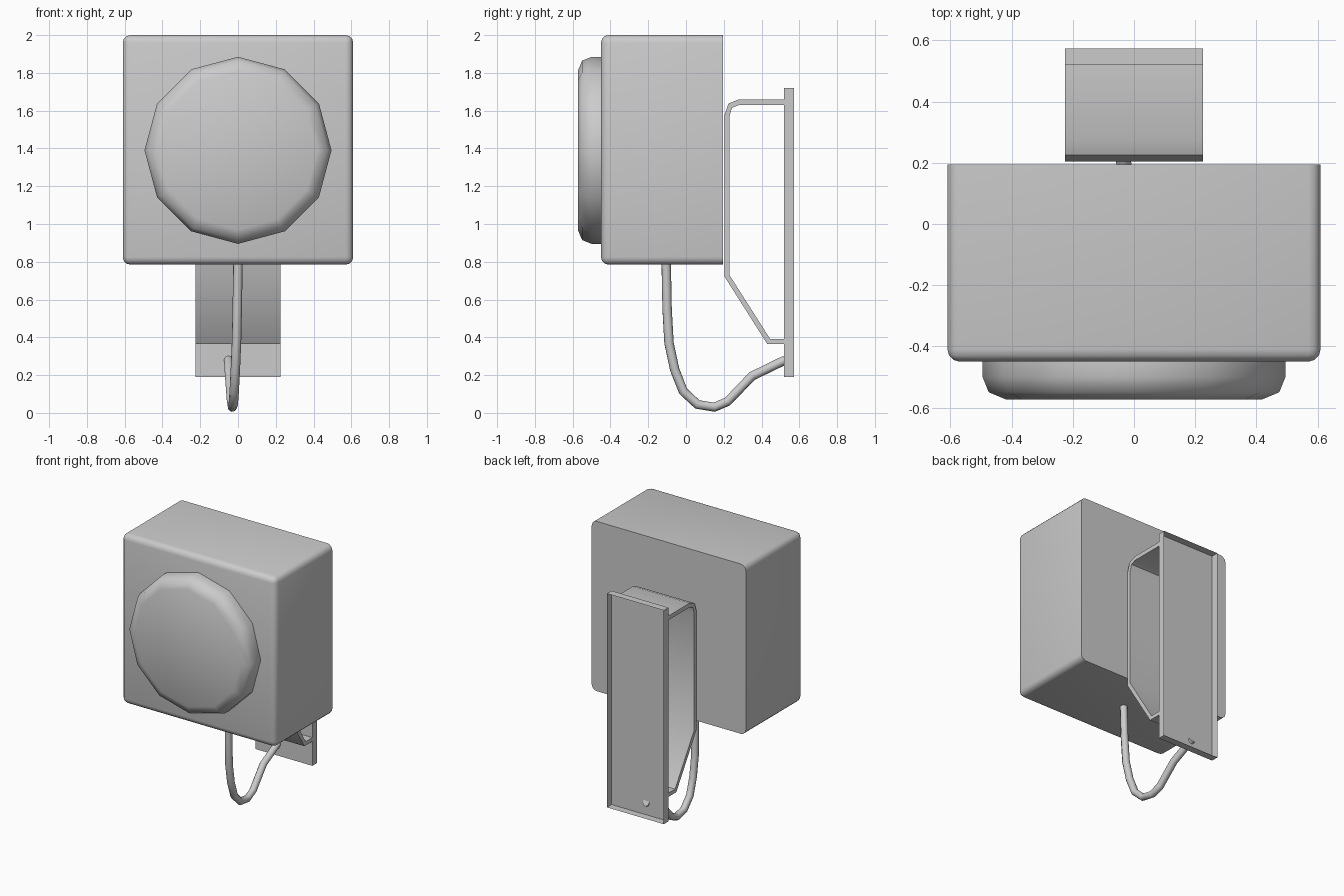
import bpy, bmesh
from math import pi, sin, cos, radians

if "Cube" in bpy.data.objects:
    bpy.data.objects.remove(bpy.data.objects["Cube"])

GREY = (0.6, 0.6, 0.6, 1)
grey = bpy.data.materials.new("light grey")
grey.use_nodes = True
grey.diffuse_color = GREY
grey.node_tree.nodes["Principled BSDF"].inputs["Base Color"].default_value = GREY


def finish(name, bm, smooth_angle=None):
    """Turn a bmesh into a named grey object."""
    mesh = bpy.data.meshes.new(name)
    bm.to_mesh(mesh)
    bm.free()
    mesh.materials.append(grey)
    ob = bpy.data.objects.new(name, mesh)
    bpy.context.collection.objects.link(ob)
    if smooth_angle:
        bpy.ops.object.select_all(action="DESELECT")
        ob.select_set(True)
        bpy.context.view_layer.objects.active = ob
        bpy.ops.object.shade_smooth_by_angle(angle=radians(smooth_angle))
    return ob


def block(x, y0, y1, z0, z1):
    """Box bmesh, symmetric in x, between the given limits."""
    bm = bmesh.new()
    bmesh.ops.create_cube(bm, size=1)
    for v in bm.verts:
        v.co = (x * 2 * v.co.x,
                y1 if v.co.y > 0 else y0,
                z1 if v.co.z > 0 else z0)
    return bm


# Housing: rounded everywhere except the sharp rear rim
BACK = 0.195
bm = block(0.61, -0.45, BACK, 0.785, 2.0)
edges = [e for e in bm.edges if min(v.co.y for v in e.verts) < 0]
bmesh.ops.bevel(bm, geom=edges, offset=0.04, segments=3, profile=0.5,
                affect="EDGES", clamp_overlap=True)
finish("housing", bm, 50)

# Front dial: twelve-sided drum with a rounded front rim
SIDES, DIAL_Z = 12, 1.39
profile = [(0.495, -0.45), (0.495, -0.50), (0.475, -0.55), (0.42, -0.573)]
bm = bmesh.new()
rings = [[bm.verts.new((r * cos(2 * pi * i / SIDES), y,
                        DIAL_Z + r * sin(2 * pi * i / SIDES)))
          for i in range(SIDES)] for r, y in profile]
for a, b in zip(rings, rings[1:]):
    for i in range(SIDES):
        j = (i + 1) % SIDES
        bm.faces.new((a[i], a[j], b[j], b[i]))
bm.faces.new(rings[0])
bm.faces.new(rings[-1])
bmesh.ops.recalc_face_normals(bm, faces=bm.faces)
finish("front_dial", bm, 75)

# Bracket: bent strip, outer and inner outline as (y, z)
HALF = 0.225
outer = [(0.52, 1.66), (0.28, 1.66), (0.225, 1.638), (0.205, 1.58),
         (0.205, 0.72), (0.43, 0.365), (0.52, 0.365)]
inner = [(0.52, 1.63), (0.28, 1.63), (0.243, 1.615), (0.23, 1.57),
         (0.23, 0.73), (0.445, 0.392), (0.52, 0.392)]
bm = bmesh.new()
strips = [[bm.verts.new((x, y, z)) for y, z in line]
          for x in (-HALF, HALF) for line in (outer, inner)]
lo, li, ro, ri = strips
for a, b in ((lo, ro), (ro, ri), (ri, li), (li, lo)):
    for i in range(len(outer) - 1):
        bm.faces.new((a[i], a[i + 1], b[i + 1], b[i]))
for i in (0, -1):
    bm.faces.new((lo[i], ro[i], ri[i], li[i]))
bmesh.ops.recalc_face_normals(bm, faces=bm.faces)
finish("bracket_strip", bm, 40)

# Wall plate: shallow tray, open at the rear
bm = block(HALF, 0.52, 0.573, 0.19, 1.72)
rear = [f for f in bm.faces if f.normal.y > 0.9 or f.calc_center_median().y > 0.57]
bmesh.ops.delete(bm, geom=rear, context="FACES_ONLY")
finish("wall_plate", bm)

# Cable: hangs from the housing and loops up to the wall plate
path = [(0, -0.105, 0.80), (-0.004, -0.10, 0.55), (-0.008, -0.09, 0.37),
        (-0.014, -0.06, 0.23), (-0.02, -0.015, 0.115), (-0.025, 0.06, 0.045),
        (-0.03, 0.15, 0.03), (-0.035, 0.22, 0.06), (-0.045, 0.35, 0.195),
        (-0.05, 0.525, 0.28)]
curve = bpy.data.curves.new("cable", "CURVE")
curve.dimensions = "3D"
curve.bevel_depth = 0.025
curve.bevel_resolution = 2
curve.use_fill_caps = True
spline = curve.splines.new("POLY")
spline.points.add(len(path) - 1)
for point, co in zip(spline.points, path):
    point.co = (*co, 1)
spline.use_smooth = True
curve.materials.append(grey)
cable = bpy.data.objects.new("cable", curve)
bpy.context.collection.objects.link(cable)
